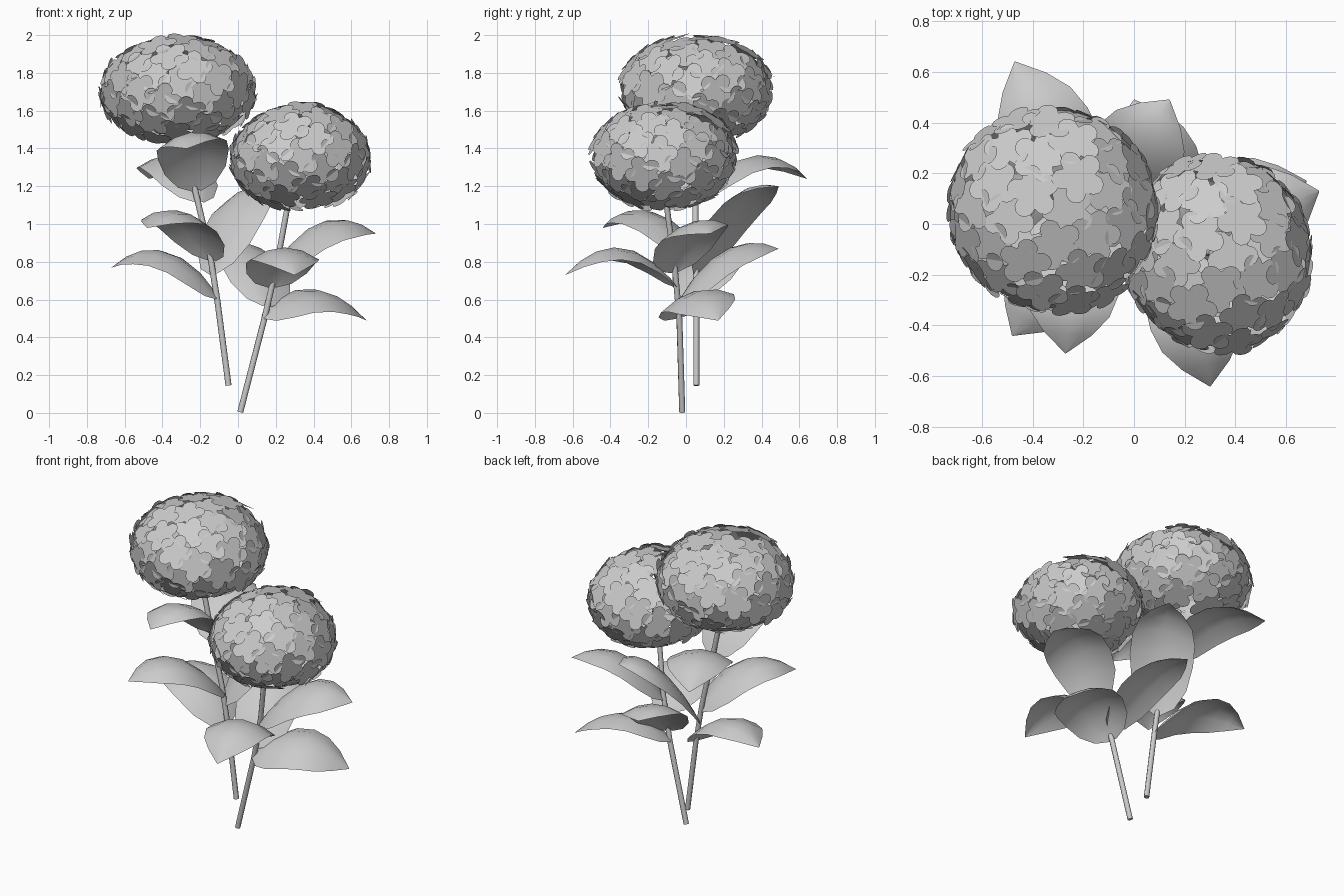
import bpy, bmesh, math, random
from mathutils import Vector, Matrix

random.seed(4)
cube = bpy.data.objects.get("Cube")
if cube:
    bpy.data.objects.remove(cube)

grey = bpy.data.materials.new("plain_grey")
grey.use_nodes = True
colour = (0.6, 0.6, 0.6, 1)
grey.diffuse_color = colour
grey.node_tree.nodes["Principled BSDF"].inputs["Base Color"].default_value = colour


def finish(name, bm):
    mesh = bpy.data.meshes.new(name)
    bm.to_mesh(mesh)
    bm.free()
    obj = bpy.data.objects.new(name, mesh)
    bpy.context.collection.objects.link(obj)
    mesh.materials.append(grey)
    bpy.ops.object.select_all(action="DESELECT")
    obj.select_set(True)
    bpy.context.view_layer.objects.active = obj
    bpy.ops.object.shade_smooth_by_angle(angle=math.radians(50))


# Flat five-petalled floret lying on the tangent plane given by the matrix
def add_floret(bm, matrix, radius, steps=6):
    count = 5 * steps
    centre = bm.verts.new(matrix @ Vector((0, 0, 0)))
    rim = []
    for i in range(count):
        a = math.tau * i / count
        r = radius * (0.64 + 0.36 * abs(math.cos(2.5 * a)) ** 0.8)
        rim.append(bm.verts.new(matrix @ Vector((r * math.cos(a), r * math.sin(a), 0))))
    for i in range(count):
        bm.faces.new((centre, rim[i], rim[(i + 1) % count]))


# Flattened ball of overlapping florets, open around the stem
def flower_head(name, centre, radii, florets, size):
    bm = bmesh.new()
    golden = math.pi * (3 - math.sqrt(5))
    for i in range(florets):
        z = 1 - 1.94 * (i + 0.5) / florets
        ring = math.sqrt(1 - z * z)
        a = golden * i
        unit = Vector((ring * math.cos(a), ring * math.sin(a), z))
        place = Vector([u * r for u, r in zip(unit, radii)])
        normal = Vector([u / r for u, r in zip(unit, radii)]).normalized()
        normal += Vector([random.uniform(-0.07, 0.07) for _ in range(3)])
        turn = normal.to_track_quat("Z", "Y").to_matrix().to_4x4()
        spin = Matrix.Rotation(random.uniform(0, math.tau), 4, "Z")
        layer = 0.94 + 0.02 * (i % 4)
        add_floret(bm, Matrix.Translation(Vector(centre) + place * layer) @ turn @ spin, size)
    finish(name, bm)


# Thin round stem swept through a few points
def stem(name, points, radius=0.016, sides=8):
    bm = bmesh.new()
    rings = []
    for i, p in enumerate(points):
        ahead = Vector(points[min(i + 1, len(points) - 1)])
        back = Vector(points[max(i - 1, 0)])
        turn = (ahead - back).to_track_quat("Z", "Y")
        rings.append([bm.verts.new(Vector(p) + turn @ Vector(
            (radius * math.cos(math.tau * k / sides), radius * math.sin(math.tau * k / sides), 0)))
            for k in range(sides)])
    for low, high in zip(rings, rings[1:]):
        for k in range(sides):
            n = (k + 1) % sides
            bm.faces.new((low[k], low[n], high[n], high[k]))
    bm.faces.new(rings[0][::-1])
    bm.faces.new(rings[-1])
    finish(name, bm)


# Arched pointed leaf with drooping edges; roll tips its right-hand edge up or down
OUTLINE = [(0, 0.02), (0.07, 0.1), (0.2, 0.162), (0.38, 0.188), (0.56, 0.186),
           (0.72, 0.158), (0.86, 0.095), (1, 0.002)]


def leaf(name, base, tip, arch, roll):
    bm = bmesh.new()
    base, tip = Vector(base), Vector(tip)
    out = tip - base
    side = Vector((out.y, -out.x, 0)).normalized()
    rows = []
    for t, half in OUTLINE:
        mid = base.lerp(tip, t) + Vector((0, 0, 4 * arch * t * (1 - t)))
        row = []
        for s in (-1, -0.5, 0, 0.5, 1):
            lift = half * (roll * s - 0.35 * s * s)
            row.append(bm.verts.new(mid + side * half * s + Vector((0, 0, lift))))
        rows.append(row)
    for a, b in zip(rows, rows[1:]):
        for k in range(4):
            bm.faces.new((a[k], a[k + 1], b[k + 1], b[k]))
    finish(name, bm)


# Flower heads
flower_head("tall_flower_head", (-0.32, 0.055, 1.71), (0.405, 0.405, 0.29), 78, 0.108)
flower_head("short_flower_head", (0.33, -0.115, 1.355), (0.365, 0.385, 0.285), 70, 0.106)

# Stems
stem("tall_stem", [(-0.05, 0.055, 0.145), (-0.11, 0.055, 0.6), (-0.15, 0.05, 0.85),
                   (-0.22, 0.05, 1.15), (-0.3, 0.055, 1.5)])
stem("short_stem", [(0.012, -0.02, 0.004), (0.14, -0.035, 0.5), (0.205, -0.06, 0.78),
                    (0.26, -0.1, 1.08), (0.31, -0.115, 1.3)])

# Leaves: name, base, tip, arch, roll
LEAVES = [
    ("tall_right_leaf", (-0.11, 0.05, 0.61), (-0.67, 0.21, 0.77), 0.165, 0.1),
    ("tall_back_left_leaf", (-0.13, 0.05, 0.74), (0.14, 0.49, 1.2), 0.15, 0.15),
    ("tall_front_right_leaf", (-0.135, 0.05, 0.81), (-0.48, -0.44, 0.98), 0.17, 0.05),
    ("tall_back_leaf", (-0.2, 0.05, 1.12), (-0.47, 0.64, 1.24), 0.18, 0.0),
    ("tall_front_leaf", (-0.215, 0.05, 1.18), (-0.27, -0.51, 1.4), 0.18, -0.15),
    ("short_left_low_leaf", (0.13, -0.035, 0.51), (0.68, 0.17, 0.49), 0.15, -0.25),
    ("short_back_leaf", (0.15, -0.04, 0.57), (0.0, 0.49, 0.87), 0.14, -0.15),
    ("short_front_leaf", (0.18, -0.05, 0.67), (0.3, -0.64, 0.73), 0.175, 0.0),
    ("short_left_high_leaf", (0.2, -0.06, 0.75), (0.73, 0.13, 0.95), 0.155, -0.2),
]
for spec in LEAVES:
    leaf(*spec)
